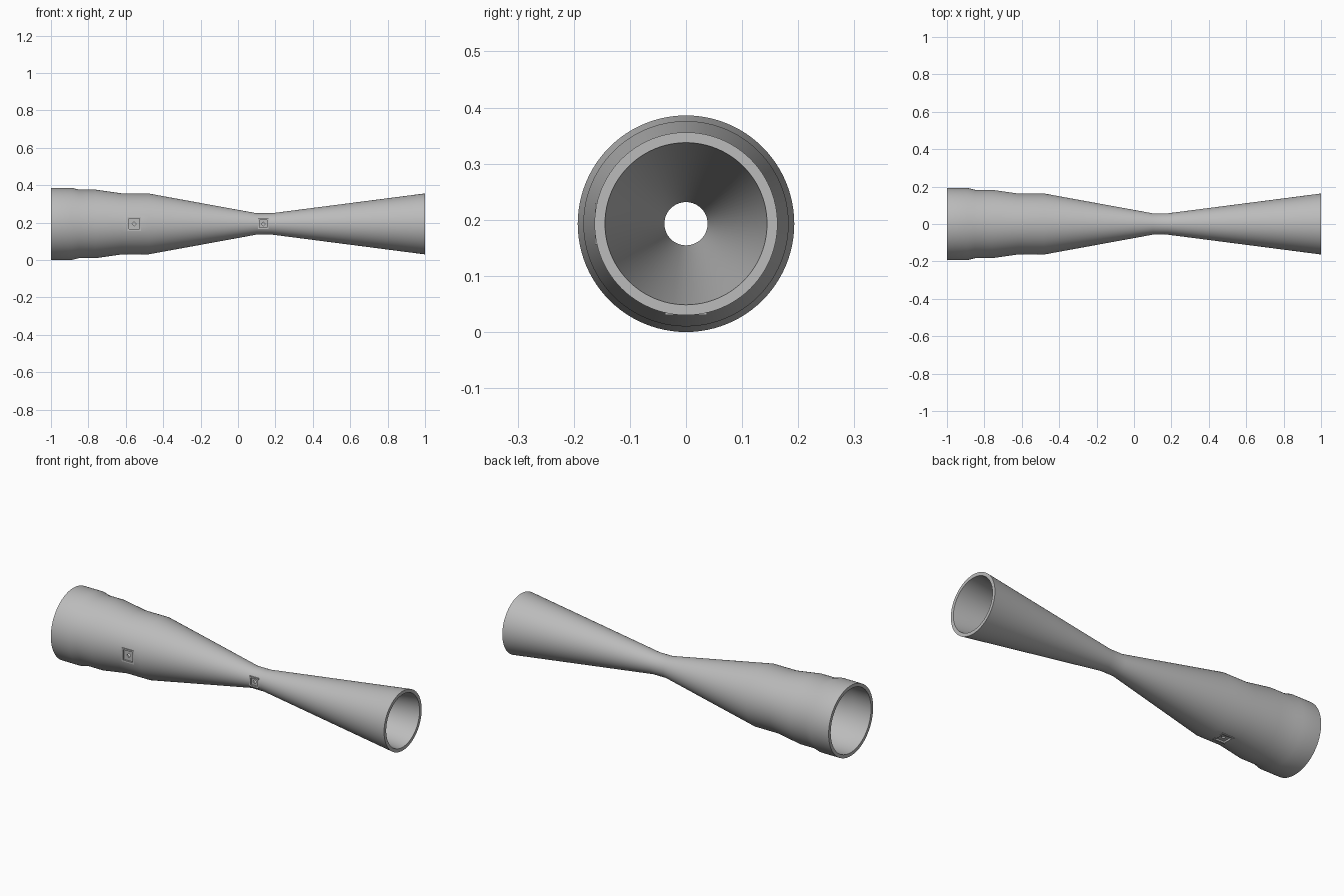
import bpy, bmesh, math
from mathutils import Matrix, Vector

if "Cube" in bpy.data.objects:
    bpy.data.objects.remove(bpy.data.objects["Cube"], do_unlink=True)

AXIS_Z = 0.193
WALL = 0.0185

metal = bpy.data.materials.new("grey_metal")
metal.use_nodes = True
GREY = (0.5, 0.5, 0.5, 1)
metal.diffuse_color = GREY
metal.node_tree.nodes["Principled BSDF"].inputs["Base Color"].default_value = GREY


def finish(name, bm):
    bmesh.ops.recalc_face_normals(bm, faces=bm.faces)
    mesh = bpy.data.meshes.new(name)
    bm.to_mesh(mesh)
    bm.free()
    mesh.materials.append(metal)
    obj = bpy.data.objects.new(name, mesh)
    bpy.context.collection.objects.link(obj)
    return obj


def prism(name, matrix, x, outward, half, depth, diamond=False):
    """Square block reaching from radius outward - depth to outward."""
    bm = bmesh.new()
    bmesh.ops.create_cube(bm, size=1)
    bmesh.ops.scale(bm, vec=(2 * half, depth, 2 * half), verts=bm.verts)
    if diamond:
        bmesh.ops.rotate(bm, matrix=Matrix.Rotation(math.pi / 4, 3, 'Y'), verts=bm.verts)
    bmesh.ops.translate(bm, vec=(x, depth / 2 - outward, 0), verts=bm.verts)
    bmesh.ops.transform(bm, matrix=matrix, verts=bm.verts)
    return finish(name, bm)


def boolean(target, tool, operation):
    mod = target.modifiers.new(operation, 'BOOLEAN')
    mod.operation, mod.object, mod.solver = operation, tool, 'EXACT'
    bpy.context.view_layer.objects.active = target
    bpy.ops.object.modifier_apply(modifier=mod.name)
    bpy.data.objects.remove(tool, do_unlink=True)


# Flow tube: stepped inlet, converging cone, throat, diverging cone
outer = [(-1, .193), (-.89, .193), (-.85, .183), (-.76, .183), (-.62, .163),
         (-.48, .163), (.10, .057), (.18, .057), (1, .163)]
profile = outer + [(x, r - WALL) for x, r in reversed(outer)]
bm = bmesh.new()
verts = [bm.verts.new((x, 0, r)) for x, r in profile]
edges = [bm.edges.new((a, b)) for a, b in zip(verts, verts[1:] + verts[:1])]
bmesh.ops.spin(bm, geom=verts + edges, axis=(1, 0, 0), cent=(0, 0, 0),
               angle=math.tau, steps=96)
bmesh.ops.remove_doubles(bm, verts=bm.verts, dist=1e-5)
tube = finish("flow_tube", bm)

# Pressure taps on the front and a drain tap underneath
front = Matrix.Identity(4)
below = Matrix.Rotation(math.pi / 2, 4, 'X')
taps = [("inlet_tap", front, -.555, .163, .037, .028),
        ("drain_tap", below, -.555, .163, .037, .028),
        ("throat_tap", front, .135, .057, .028, .020)]
for name, turn, x, radius, rim, pocket in taps:
    boolean(tube, prism(name + "_rim", turn, x, radius - .0005, rim, .014), 'UNION')
    boolean(tube, prism(name + "_pocket", turn, x, radius + .02, pocket, .030), 'DIFFERENCE')
    boolean(tube, prism(name + "_bore", turn, x, radius + .02, .008, .045, True), 'DIFFERENCE')

# Raise onto the ground and smooth the round surfaces
tube.location.z = AXIS_Z
bpy.ops.object.select_all(action='DESELECT')
tube.select_set(True)
bpy.context.view_layer.objects.active = tube
bpy.ops.object.shade_smooth_by_angle(angle=math.radians(30))
